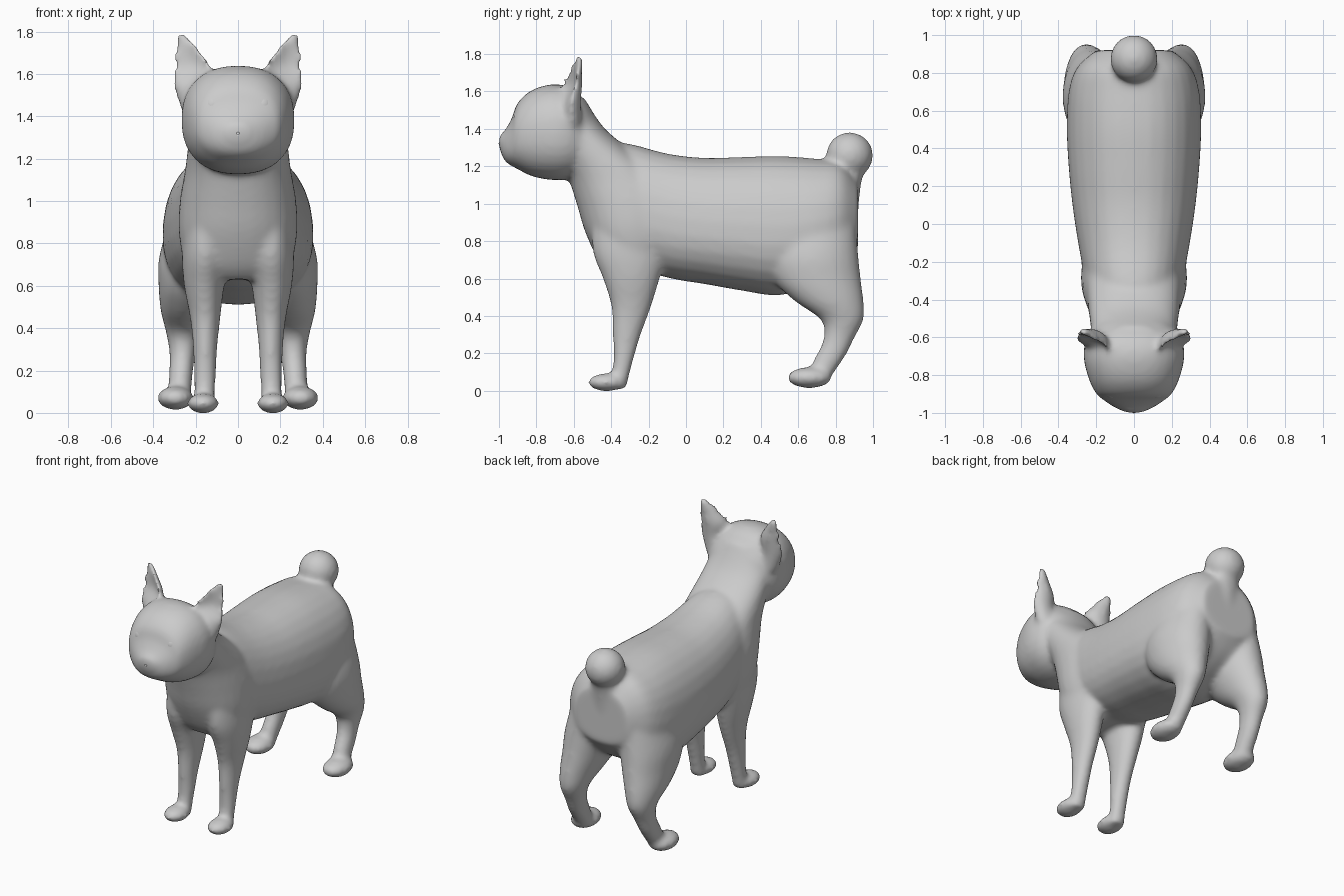
import bpy, bmesh
from math import sin, cos, pi, copysign
from mathutils import Vector, Matrix

if "Cube" in bpy.data.objects:
    bpy.data.objects.remove(bpy.data.objects["Cube"])

N = 28
bm = bmesh.new()


def refine(rows, k=4):
    """Catmull-Rom interpolation of a table of sections."""
    out = []
    for i in range(len(rows) - 1):
        p0, p1 = rows[max(i - 1, 0)], rows[i]
        p2, p3 = rows[i + 1], rows[min(i + 2, len(rows) - 1)]
        for j in range(k):
            t = j / k
            out.append([0.5 * (2*b + (c-a)*t + (2*a-5*b+4*c-d)*t*t + (3*b-a-3*c+d)*t**3)
                        for a, b, c, d in zip(p0, p1, p2, p3)])
    return out + [list(rows[-1])]


def skin(rings):
    """Closed tube through rings of points."""
    vs = [[bm.verts.new(p) for p in r] for r in rings]
    for a, b in zip(vs, vs[1:]):
        for i in range(N):
            j = (i + 1) % N
            bm.faces.new((a[i], a[j], b[j], b[i]))
    bm.faces.new(vs[0][::-1])
    bm.faces.new(vs[-1])


def oval(e=2.0):
    """Unit superellipse."""
    f = lambda v: copysign(abs(v) ** (2 / e), v)
    return [(f(cos(2*pi*i/N)), f(sin(2*pi*i/N))) for i in range(N)]


def loft_y(rows, e=2.2, pear=0.0):
    # rows: y, z bottom, z top, half width
    skin([[(rx*u*(1 - pear*v), y, (lo+hi)/2 + (hi-lo)/2*v) for u, v in oval(e)]
          for y, lo, hi, rx in refine(rows)])


def loft_z(rows, e=2.0, sides=(1,)):
    # rows: z, y front, y back, x centre, half width
    for s in sides:
        skin([[(s*(xc + rx*u), (a+b)/2 + (b-a)/2*v, z) for u, v in oval(e)]
              for z, a, b, xc, rx in refine(rows)])


def ball(target, c, r, rot=Matrix()):
    m = Matrix.Translation(c) @ rot @ Matrix.Diagonal((*r, 1))
    bmesh.ops.create_uvsphere(target, u_segments=28, v_segments=16, radius=1, matrix=m)


# torso
loft_y([(-.42, .85, 1.32, .20), (-.30, .68, 1.32, .255), (-.10, .605, 1.268, .295),
        (.10, .57, 1.245, .325), (.30, .535, 1.25, .345), (.50, .51, 1.255, .355),
        (.70, .57, 1.24, .345), (.83, .65, 1.22, .30), (.92, .76, 1.12, .20)],
       e=2.3, pear=.08)

# neck and chest
loft_z([(1.56, -.75, -.54, 0, .16), (1.42, -.75, -.45, 0, .215), (1.32, -.72, -.34, 0, .23),
        (1.15, -.635, -.12, 0, .25), (1.0, -.585, -.02, 0, .275), (.85, -.54, -.02, 0, .28),
        (.70, -.47, -.07, 0, .25), (.63, -.41, -.12, 0, .20)], e=2.2)

# head
loft_y([(-1.0, 1.30, 1.365, .04), (-.97, 1.23, 1.39, .105), (-.93, 1.20, 1.46, .165),
        (-.90, 1.185, 1.54, .20), (-.82, 1.145, 1.61, .24), (-.70, 1.125, 1.64, .268),
        (-.60, 1.14, 1.61, .25), (-.52, 1.20, 1.52, .19)], e=2.3)

# front legs and paws
loft_z([(.95, -.50, -.10, .15, .10), (.75, -.50, -.10, .155, .11), (.60, -.445, -.14, .16, .095),
        (.45, -.40, -.185, .155, .072), (.30, -.392, -.24, .155, .057),
        (.15, -.39, -.285, .157, .052), (.01, -.41, -.32, .16, .05)], sides=(1, -1))
# hind legs and paws
loft_z([(1.0, .47, .90, .17, .12), (.75, .42, .92, .205, .165), (.60, .46, .935, .225, .15),
        (.48, .58, .95, .245, .12), (.38, .72, .95, .255, .085), (.28, .735, .90, .262, .062),
        (.18, .69, .85, .27, .057), (.04, .62, .75, .28, .055)], sides=(1, -1))
for s in (1, -1):
    ball(bm, (s*.165, -.425, .045), (.076, .10, .048))
    ball(bm, (s*.295, .66, .07), (.087, .12, .056))

# ears: crescent sections opening forward and outward
ear = refine([(1.42, .19, -.63, .08, .07, .5), (1.54, .228, -.645, .085, .085, .1),
              (1.63, .222, -.64, .095, .085, -.4), (1.71, .247, -.615, .068, .06, -.35),
              (1.77, .268, -.59, .036, .04, -.1), (1.795, .27, -.58, .014, .02, .3)])
for s in (1, -1):
    rings = []
    for z, xc, yc, w, d, scoop in ear:
        ring = []
        for u, v in oval():
            h = d * v * (scoop if v > 0 else 1)
            ring.append((s*(xc + .93*w*u + .35*h), yc + .35*w*u - .93*h, z))
        rings.append(ring)
    skin(rings)

# bobbed tail
loft_z([(.95, .72, .92, 0, .12), (1.10, .755, .935, 0, .12), (1.18, .785, .955, 0, .09),
        (1.28, .80, .96, 0, .08)])
ball(bm, (0, .875, 1.258), (.126, .126, .124))

bmesh.ops.recalc_face_normals(bm, faces=bm.faces[:])


def add(name, b):
    me = bpy.data.meshes.new(name)
    b.to_mesh(me)
    b.free()
    ob = bpy.data.objects.new(name, me)
    bpy.context.collection.objects.link(ob)
    for p in me.polygons:
        p.use_smooth = True
    return ob


# fuse all parts into one smooth skin
body = add("cat_body", bm)
rm = body.modifiers.new("fuse", 'REMESH')
rm.mode = 'VOXEL'
rm.voxel_size = .015
rm.use_smooth_shade = True
sm = body.modifiers.new("soften", 'SMOOTH')
sm.factor = .5
sm.iterations = 14

# eyes
for s, name in ((1, "left_eye"), (-1, "right_eye")):
    b = bmesh.new()
    ball(b, (s*.125, -.885, 1.455), (.047, .034, .048),
         Matrix.Rotation(s*.45, 4, 'Z') @ Matrix.Rotation(-.3, 4, 'X'))
    add(name, b)

# nose: small wedge pointing down
b = bmesh.new()
pts = [(-.055, -.975, 1.305), (.055, -.975, 1.305), (0, -.985, 1.265), (0, -1.003, 1.325),
       (0, -.94, 1.30)]
bmesh.ops.convex_hull(b, input=[b.verts.new(p) for p in pts])
add("nose", b)
